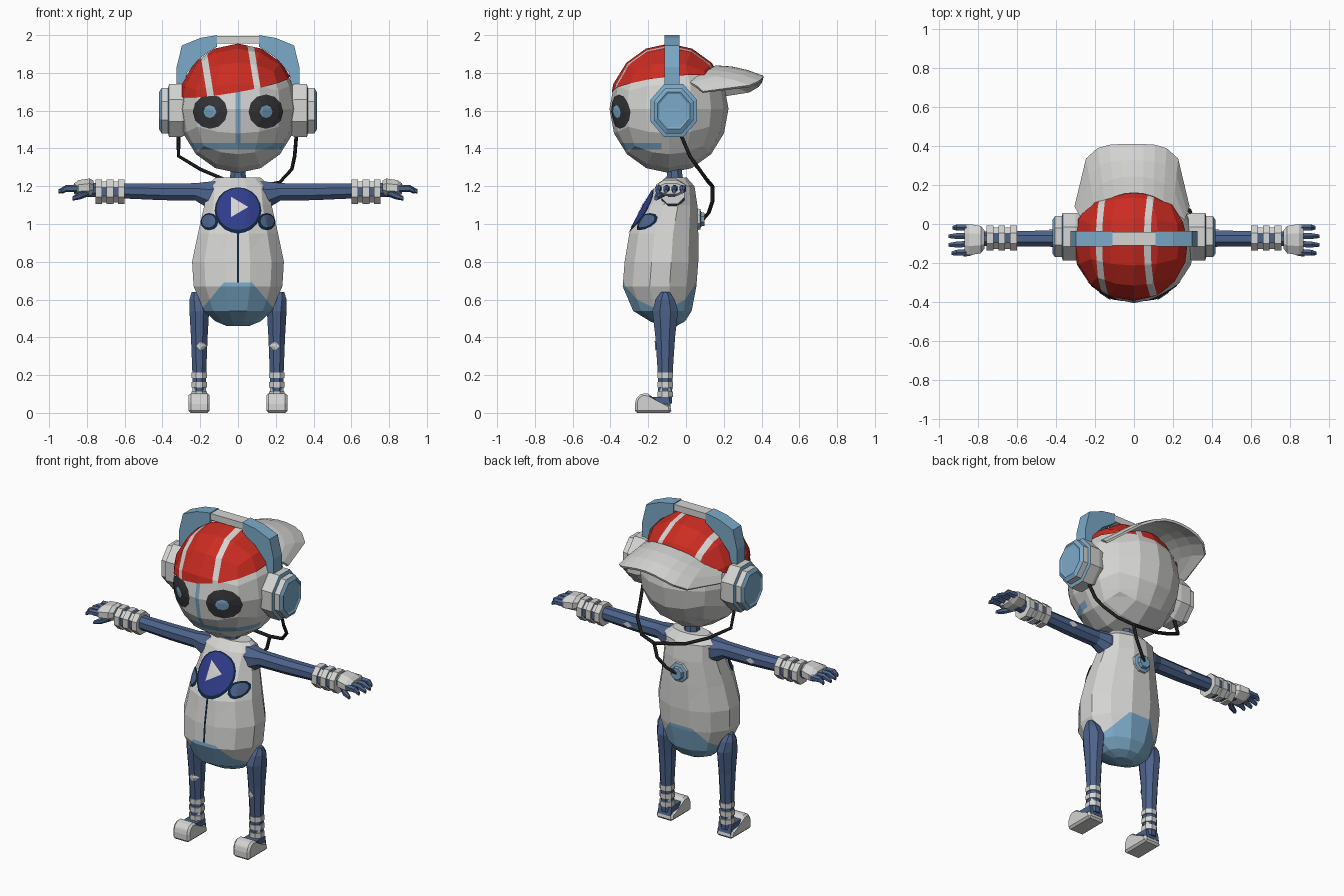
import bpy, bmesh, math
from mathutils import Vector
from mathutils.bvhtree import BVHTree

if "Cube" in bpy.data.objects:
    bpy.data.objects.remove(bpy.data.objects["Cube"])

def material(name, r, g, b):
    m = bpy.data.materials.new(name)
    m.diffuse_color = (r, g, b, 1)
    m.use_nodes = True
    m.node_tree.nodes["Principled BSDF"].inputs["Base Color"].default_value = m.diffuse_color
    return m

WHITE = material("shell white", .66, .66, .65)
BLUE = material("limb blue", .075, .125, .26)
SKY = material("light blue", .20, .40, .58)
RED = material("cap red", .60, .025, .016)
DARK = material("eye grey", .035, .035, .04)
ROYAL = material("button blue", .03, .045, .26)
NAVY = material("navy", .005, .018, .045)
BLACK = material("cable black", .014, .014, .016)

def finish(bm, name, mats, mirror=False, recalc=True):
    if recalc:
        bmesh.ops.recalc_face_normals(bm, faces=bm.faces[:])
    me = bpy.data.meshes.new(name)
    bm.to_mesh(me)
    bm.free()
    for m in mats:
        me.materials.append(m)
    ob = bpy.data.objects.new(name, me)
    bpy.context.collection.objects.link(ob)
    if mirror:
        ob.modifiers.new("mirror", 'MIRROR').use_mirror_merge = False
    return ob

def axis_point(axis, t, u, v):
    return {'X': (t, u, v), 'Y': (u, t, v), 'Z': (u, v, t)}[axis]

def loft_bm(rings, n, axis):
    """Stack of n-sided rings (t, centre u, centre v, radius u, radius v), capped."""
    bm, k, loops = bmesh.new(), 1 / math.cos(math.pi / n), []
    for t, cu, cv, ru, rv in rings:
        angs = [(i + .5) * math.tau / n for i in range(n)]
        loops.append([bm.verts.new(axis_point(axis, t, cu + ru * k * math.cos(a), cv + rv * k * math.sin(a))) for a in angs])
    for a, b in zip(loops, loops[1:]):
        for i in range(n):
            bm.faces.new((a[i], a[(i + 1) % n], b[(i + 1) % n], b[i]))
    bm.faces.new(loops[0])
    bm.faces.new(loops[-1])
    bmesh.ops.recalc_face_normals(bm, faces=bm.faces[:])
    return bm

def loft(name, rings, n, axis, mat, mirror=False):
    return finish(loft_bm(rings, n, axis), name, [mat], mirror)

def cut(bm, co, no, **kw):
    bmesh.ops.bisect_plane(bm, geom=bm.verts[:] + bm.edges[:] + bm.faces[:], plane_co=co, plane_no=no, **kw)

def paint(bm, rule):
    bm.normal_update()
    for f in bm.faces:
        f.material_index = rule(f.calc_center_median(), f.normal)

def ball_bm(c, r):
    """Cube sphere with 4x4 facets per side."""
    bm = bmesh.new()
    bmesh.ops.create_cube(bm, size=2)
    bmesh.ops.subdivide_edges(bm, edges=bm.edges[:], cuts=3, use_grid_fill=True)
    for v in bm.verts:
        d = Vector([math.tan(x * math.pi / 4) for x in v.co]).normalized()
        v.co = Vector([c[i] + r[i] * d[i] for i in range(3)])
    return bm

def extrude_profile(name, pts, axis, t0, t1, mat, bevel=0, mirror=False):
    bm = bmesh.new()
    a, b = ([bm.verts.new(axis_point(axis, t, u, v)) for u, v in pts] for t in (t0, t1))
    bm.faces.new(a)
    bm.faces.new(b)
    for i in range(len(pts)):
        j = (i + 1) % len(pts)
        bm.faces.new((a[i], a[j], b[j], b[i]))
    if bevel:
        bmesh.ops.bevel(bm, geom=a and bm.edges[:], offset=bevel, segments=1, affect='EDGES')
    return finish(bm, name, [mat], mirror)

def decal(name, target, x, z, r, n, mat, lift=.005, rz=None, mirror=False, side=1, phase=0):
    """Thin disc laid on the surface of target, seen along +y (side 1) or -y."""
    me = target.data
    tree = BVHTree.FromPolygons([v.co for v in me.vertices], [p.vertices[:] for p in me.polygons])
    bm, d = bmesh.new(), Vector((0, side, 0))

    def put(px, pz):
        o = Vector((px, -side, pz))
        hit = tree.ray_cast(o, d)
        if hit[0] is None:
            hit = tree.find_nearest(Vector((px, -.2 * side, pz)))
        return bm.verts.new(hit[0] + (hit[1] if hit[1].dot(d) < 0 else -d) * lift)
    prev, mid, steps = None, put(x, z), 4
    for k in range(1, steps + 1):
        ring = [put(x + r * k / steps * math.cos(a), z + (rz or r) * k / steps * math.sin(a))
                for a in (phase + i * math.tau / n for i in range(n))]
        for i in range(n):
            j = (i + 1) % n
            bm.faces.new((prev[i], prev[j], ring[j], ring[i]) if prev else (mid, ring[j], ring[i]))
        prev = ring
    bm.normal_update()
    for f in bm.faces:
        if f.normal.dot(d) > 0:
            f.normal_flip()
    return finish(bm, name, [mat], mirror, recalc=False)

# Head with mouth and nose lines cut in
bm = ball_bm((0, -.09, 1.61), (.315, .315, .34))
for co, no in (((0, 0, 1.395), (0, 0, 1)), ((0, 0, 1.43), (0, 0, 1)), ((0, -.13, 0), (0, 1, 0)),
               ((-.012, 0, 0), (1, 0, 0)), ((.012, 0, 0), (1, 0, 0))):
    cut(bm, co, no)
paint(bm, lambda c, n: int(c.y < -.13 and (1.395 < c.z < 1.43 or (abs(c.x) < .012 and c.z > 1.43))))
head = finish(bm, "head", [WHITE, SKY])
decal("eye", head, .145, 1.595, .09, 12, DARK, mirror=True)
decal("pupil", head, .145, 1.595, .033, 8, SKY, lift=.009, mirror=True)

# Tilted cap with two pale stripes
bm = ball_bm((0, -.09, 1.61), (.325, .319, .345))
cut(bm, (0, 0, 1.745), (-.17, -.12, 1), clear_inner=True)
for x in (-.183, -.147, .073, .107):
    cut(bm, (x, 0, 1.8), (1, 0, .16))
def stripe(c, n):
    s = c.x + .16 * (c.z - 1.8)
    return int(-.183 < s < -.147 or .073 < s < .107)
paint(bm, stripe)
finish(bm, "cap", [RED, WHITE])

# Arched brim at the back of the cap
bm, rows = bmesh.new(), []
for k in range(4):
    v, row = k / 3, []
    for i in range(11):
        u = i / 5 - 1
        inner = Vector((.25 * u, -.09 + .25 * math.sqrt(1 - .9 * u * u), 0))
        outer = Vector((-.01 + .295 * u, .09 + .32 * math.sqrt(1 - u ** 4), 0))
        p = inner.lerp(outer, v)
        p.z = 1.84 - .10 * u * u - .055 * v * v + .06 * p.x
        row.append(bm.verts.new(p))
    rows.append(row)
for a, b in zip(rows, rows[1:]):
    for i in range(10):
        bm.faces.new((a[i], a[i + 1], b[i + 1], b[i]))
brim = finish(bm, "cap_brim", [WHITE])
brim.modifiers.new("thickness", 'SOLIDIFY').thickness = .014

# Headphones: stepped octagonal cups, band sides and band top
cup = [(.27, .115, .125), (.30, .122, .14), (.365, .122, .14), (.37, .105, .12), (.405, .105, .12),
       (.418, .085, .098), (.412, .075, .087)]
bm = loft_bm([(x, -.065, 1.6, a, b) for x, a, b in cup], 8, 'X')
paint(bm, lambda c, n: int(c.x > .36 and abs(n.x) > .5))
finish(bm, "ear_cup", [WHITE, SKY], True)
band = [(.325, 1.71), (.325, 1.83), (.297, 1.945), (.20, 1.985), (.11, 2.0), (.11, 1.94), (.20, 1.88), (.27, 1.80), (.29, 1.71)]
extrude_profile("headband_side", band, 'Y', -.115, -.035, SKY, mirror=True)
extrude_profile("headband_top", [(-.11, 1.955), (.11, 1.955), (.11, 1.995), (-.11, 1.995)], 'Y', -.11, -.04, WHITE)

# Torso with a blue lower panel and a dark front seam
prof = [(.46, .06, -.13, -.05), (.485, .12, -.19, -.005), (.54, .18, -.28, .03), (.67, .235, -.335, .055),
        (.80, .243, -.325, .065), (.95, .212, -.30, .065), (1.10, .178, -.22, .06), (1.20, .168, -.16, .045), (1.245, .12, -.11, .005)]
bm = loft_bm([(z, 0, (a + b) / 2, w, (b - a) / 2) for z, w, a, b in prof], 12, 'Z')
for co, no in (((0, 0, .69), (0, 0, 1)), ((0, 0, .78), (1.2, 0, 1)), ((0, 0, .78), (-1.2, 0, 1)),
               ((-.006, 0, 0), (1, 0, 0)), ((.006, 0, 0), (1, 0, 0))):
    cut(bm, co, no)
def torso_rule(c, n):
    if c.z < .69 and c.z < .78 - 1.2 * abs(c.x):
        return 1
    return 2 if abs(c.x) < .006 and c.y < -.15 and c.z < 1.1 else 0
paint(bm, torso_rule)
torso = finish(bm, "torso", [WHITE, SKY, NAVY])
loft("neck", [(1.2, 0, -.06, .05, .05), (1.3, 0, -.06, .035, .035)], 8, 'Z', BLUE)

# Chest buttons
decal("chest_button_rim", torso, 0, 1.07, .122, 20, NAVY)
decal("chest_button", torso, 0, 1.075, .11, 20, ROYAL, lift=.008)
decal("chest_button_marker", torso, -.008, 1.085, .058, 3, WHITE, lift=.0115, rz=.062)
decal("side_button_rim", torso, .148, 1.01, .046, 12, NAVY, lift=.006, mirror=True)
decal("side_button", torso, .15, 1.012, .034, 12, BLUE, lift=.0095, mirror=True)

# Ribbed cuff: striped core with raised rings
def cuff(name, axis, t0, t1, u, v, r):
    bm = loft_bm([(t0, u, v, r * .85, r * .85), (t1, u, v, r * .85, r * .85)], 8, axis)
    sides = [f for f in bm.faces if len(f.verts) == 4]
    for i, f in enumerate(sides):
        f.material_index = i % 2
    finish(bm, name + "_core", [WHITE, BLUE], True)
    w = (t1 - t0) / 4.4
    for i in range(3):
        a = t0 + i * (t1 - t0 - w) / 2
        loft(f"{name}_ring_{i + 1}", [(a, u, v, r, r), (a + w, u, v, r, r)], 8, axis, WHITE, True)

# Arms and hands
arm = loft("arm", [(.12, -.07, 1.155, .065, .072), (.165, -.07, 1.155, .06, .068), (.225, -.075, 1.17, .044, .046),
                   (.40, -.075, 1.17, .042, .044), (.80, -.075, 1.18, .036, .036)], 8, 'X', BLUE, True)
decal("elbow_patch", arm, .42, 1.17, .03, 4, WHITE, side=-1, rz=.018, mirror=True)
cuff("wrist_cuff", 'X', .60, .755, -.072, 1.17, .065)
loft("palm", [(.765, -.08, 1.195, .045, .035), (.785, -.08, 1.195, .07, .046), (.845, -.08, 1.19, .08, .042),
              (.868, -.08, 1.187, .068, .028)], 8, 'X', WHITE, True)
for i, (y, tip) in enumerate(((-.018, .93), (-.06, .95), (-.102, .95), (-.143, .935))):
    loft(f"finger_{i + 1}", [(.84, y, 1.188, .016, .018), (.91, y * 1.03, 1.188, .015, .016),
                             (tip, y * 1.05, 1.172, .009, .01)], 6, 'X', BLUE, True)
loft("thumb", [(.79, -.11, 1.17, .02, .02), (.835, -.145, 1.15, .017, .017), (.875, -.158, 1.135, .01, .01)], 6, 'X', BLUE, True)

# Legs and feet
leg = loft("leg", [(.05, .205, -.11, .032, .035), (.22, .205, -.11, .037, .04), (.40, .205, -.11, .044, .052),
                   (.54, .205, -.11, .052, .068), (.60, .215, -.11, .042, .05), (.64, .225, -.11, .02, .022)], 8, 'Z', BLUE, True)
decal("knee_patch", leg, .195, .355, .026, 4, WHITE, mirror=True)
cuff("ankle_cuff", 'Z', .085, .215, .205, -.11, .042)
shoe = [(-.27, .0), (-.27, .06), (-.255, .09), (-.23, .105), (-.19, .10), (-.165, .055), (-.085, .045), (-.075, 0)]
extrude_profile("foot", shoe, 'X', .15, .262, WHITE, bevel=.012, mirror=True)
extrude_profile("heel", [(-.20, .03), (-.20, .085), (-.09, .085), (-.08, .03)], 'X', .162, .25, BLUE, mirror=True)

# Back socket and headphone cable
bm = loft_bm([(y, 0, 1.025, r, r) for y, r in ((.04, .058), (.075, .055), (.08, .038), (.098, .034))], 8, 'Y')
paint(bm, lambda c, n: int(c.y > .0755))
finish(bm, "back_socket", [WHITE, SKY])

def cable(name, pts):
    cu = bpy.data.curves.new(name, 'CURVE')
    cu.dimensions, cu.bevel_depth, cu.bevel_resolution = '3D', .01, 1
    sp = cu.splines.new('POLY')
    sp.points.add(len(pts) - 1)
    for p, q in zip(sp.points, pts):
        p.co = (*q, 1)
    tmp = bpy.data.objects.new(name + "_path", cu)
    me = bpy.data.meshes.new_from_object(tmp)
    bpy.data.objects.remove(tmp)
    me.materials.clear()
    me.materials.append(BLACK)
    bpy.context.collection.objects.link(bpy.data.objects.new(name, me))

joint = (.12, .14, 1.2)
cable("left_cable", [(-.315, -.03, 1.48), (-.315, .01, 1.36), (-.2, .07, 1.29), (-.07, .11, 1.235), joint])
cable("right_cable", [(.31, -.03, 1.48), (.30, .02, 1.36), (.285, .07, 1.29), (.22, .12, 1.22), joint])
cable("back_cable", [joint, (.10, .14, 1.12), (.05, .12, 1.06), (0, .09, 1.025)])
